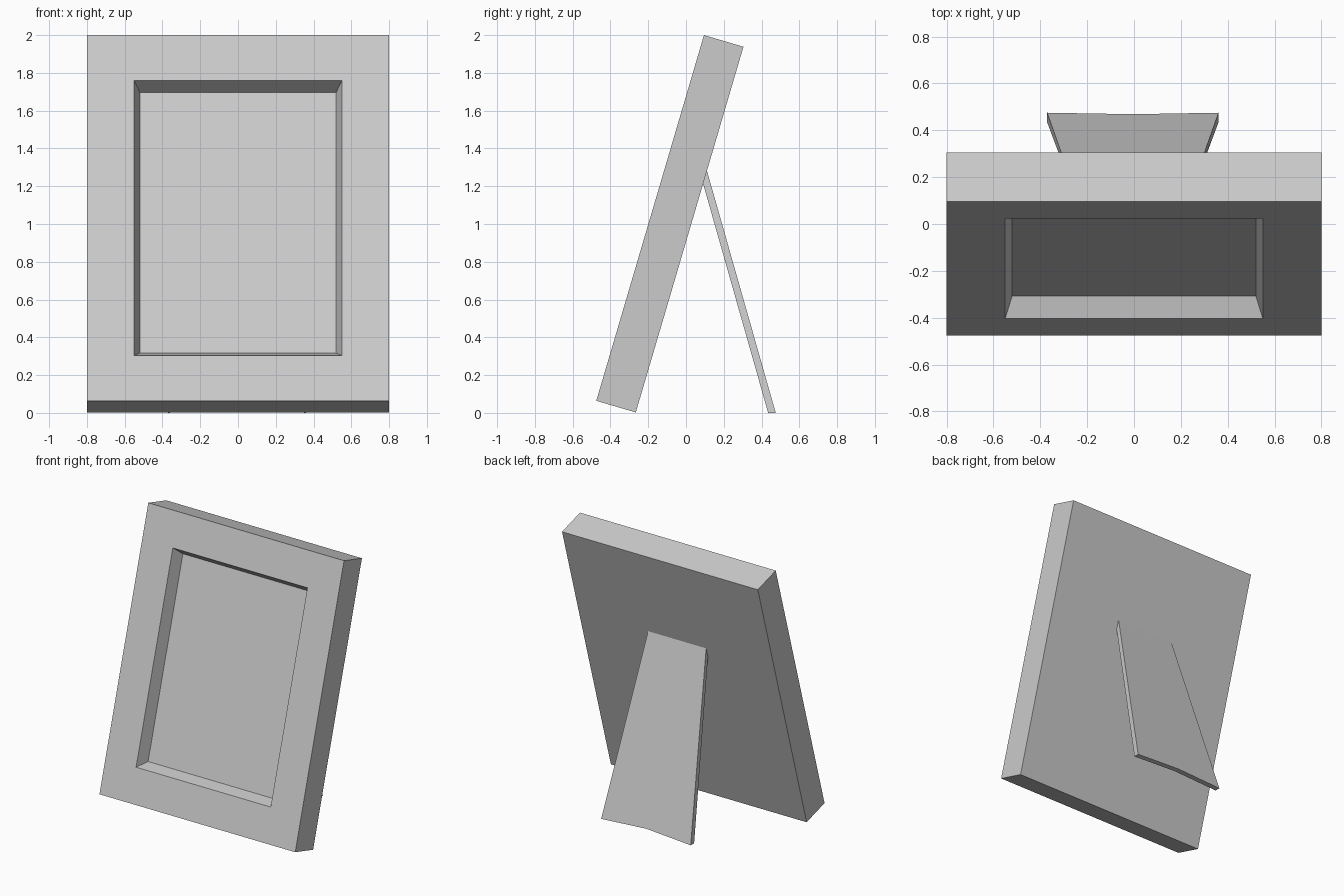
import bpy, bmesh
from mathutils import Vector

if "Cube" in bpy.data.objects:
    bpy.data.objects.remove(bpy.data.objects["Cube"])

# Frame's own axes: up along the tilted front, and inward from the front
ORIGIN = Vector((0, -0.475, 0.064))
UP = Vector((0, 0.2825, 0.9593))
IN = Vector((0, 0.9593, -0.2825))
LENGTH = 2.018


def finish(bm, name):
    bmesh.ops.recalc_face_normals(bm, faces=bm.faces)
    mesh = bpy.data.meshes.new(name)
    bm.to_mesh(mesh)
    bm.free()
    obj = bpy.data.objects.new(name, mesh)
    bpy.context.collection.objects.link(obj)
    return obj


def rect(bm, half_x, low, high, depth):
    pts = [(-half_x, low), (half_x, low), (half_x, high), (-half_x, high)]
    return [bm.verts.new(ORIGIN + Vector((x, 0, 0)) + UP * s + IN * depth) for x, s in pts]


def bridge(bm, a, b):
    n = len(a)
    for i in range(n):
        j = (i + 1) % n
        bm.faces.new((a[i], a[j], b[j], b[i]))


# Leaning picture frame: back, outer sides, front border, sloped recess, picture panel
bm = bmesh.new()
rings = [rect(bm, 0.8, 0, LENGTH, 0.218),
         rect(bm, 0.8, 0, LENGTH, 0),
         rect(bm, 0.55, 0.25, LENGTH - 0.25, 0),
         rect(bm, 0.52, 0.29, LENGTH - 0.29, 0.09)]
for a, b in zip(rings, rings[1:]):
    bridge(bm, a, b)
bm.faces.new(rings[0])
bm.faces.new(rings[-1])
finish(bm, "picture_frame")

# Tapered support leg with a slightly arched foot, top tucked into the frame back
CENTRE = -0.005


def leg_outline(foot_y, top_z):
    pts = [(-0.366, 0), (0, 0.022), (0.366, 0), (0.236, top_z), (-0.236, top_z)]
    return [bm.verts.new((CENTRE + x, foot_y - 0.284 * z, z)) for x, z in pts]


bm = bmesh.new()
inner = leg_outline(0.435, 1.23)
outer = leg_outline(0.475, 1.295)
bridge(bm, inner, outer)
bm.faces.new(inner)
bm.faces.new(outer)
finish(bm, "support_leg")
